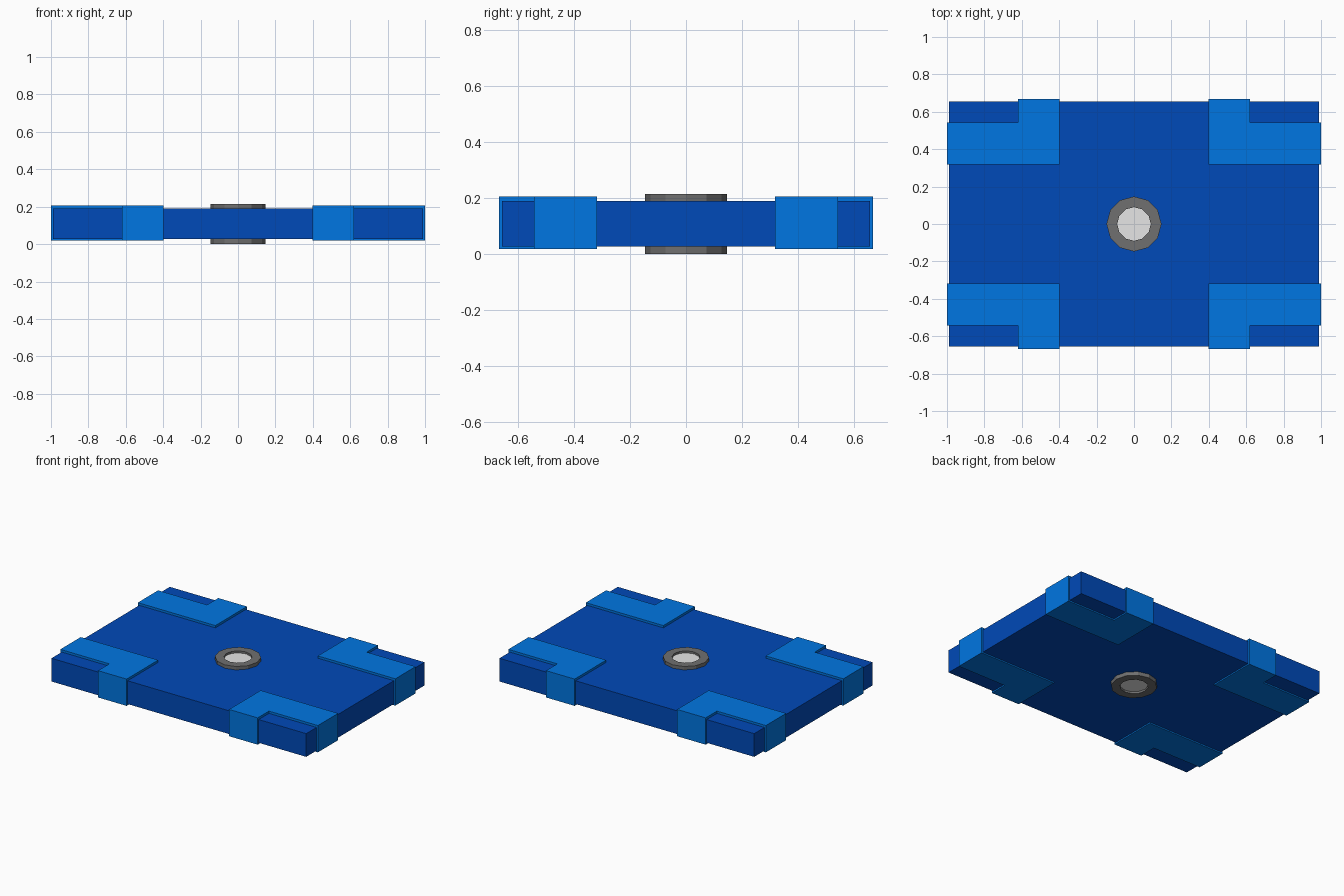
import bpy, bmesh, math

if "Cube" in bpy.data.objects:
    bpy.data.objects.remove(bpy.data.objects["Cube"])


def material(name, color):
    m = bpy.data.materials.new(name)
    m.diffuse_color = (*color, 1)
    m.use_nodes = True
    m.node_tree.nodes["Principled BSDF"].inputs["Base Color"].default_value = m.diffuse_color
    return m


DARK_BLUE = material("dark blue", (0.0, 0.067, 0.48))
BRIGHT_BLUE = material("bright blue", (0.0, 0.180, 0.76))
GREY = material("grey metal", (0.16, 0.16, 0.16))
PALE = material("pale grey", (0.79, 0.79, 0.79))


def finish(name, bm, mat):
    bmesh.ops.recalc_face_normals(bm, faces=bm.faces)
    mesh = bpy.data.meshes.new(name)
    bm.to_mesh(mesh)
    bm.free()
    mesh.materials.append(mat)
    ob = bpy.data.objects.new(name, mesh)
    bpy.context.collection.objects.link(ob)
    return ob


def prism(name, outline, z0, z1, mat):
    """Closed solid from a flat outline."""
    bm = bmesh.new()
    face = bm.faces.new([bm.verts.new((x, y, z0)) for x, y in outline])
    top = bmesh.ops.extrude_face_region(bm, geom=[face], use_keep_orig=True)["geom"]
    for v in top:
        if isinstance(v, bmesh.types.BMVert):
            v.co.z = z1
    return finish(name, bm, mat)


def circle(r, n):
    return [(r * math.cos(2 * math.pi * i / n), r * math.sin(2 * math.pi * i / n))
            for i in range(n)]


# Main slab
prism("slab", [(-0.989, -0.656), (0.989, -0.656), (0.989, 0.656), (-0.989, 0.656)],
      0.027, 0.190, DARK_BLUE)

# L-shaped corner clamps wrapping the slab edges
clamp = [(0.398, 0.317), (1.0, 0.317), (1.0, 0.542), (0.62, 0.542), (0.62, 0.667), (0.398, 0.667)]
for sx, side in ((-1, "left"), (1, "right")):
    for sy, end in ((-1, "front"), (1, "back")):
        prism(f"corner_clamp_{end}_{side}", [(x * sx, y * sy) for x, y in clamp],
              0.018, 0.206, BRIGHT_BLUE)

# Twelve-sided centre ring, with an open middle
bm = bmesh.new()
loops = []
for r, z in ((0.147, 0.0), (0.147, 0.214), (0.09, 0.214), (0.09, 0.0)):
    loops.append([bm.verts.new((x, y, z)) for x, y in circle(r, 12)])
for k in range(4):
    a, b = loops[k], loops[(k + 1) % 4]
    for i in range(12):
        j = (i + 1) % 12
        bm.faces.new((a[i], a[j], b[j], b[i]))
finish("centre_ring", bm, GREY)

# Pale core, slightly recessed in the ring on both sides
prism("centre_core", circle(0.09, 12), 0.014, 0.200, PALE)
